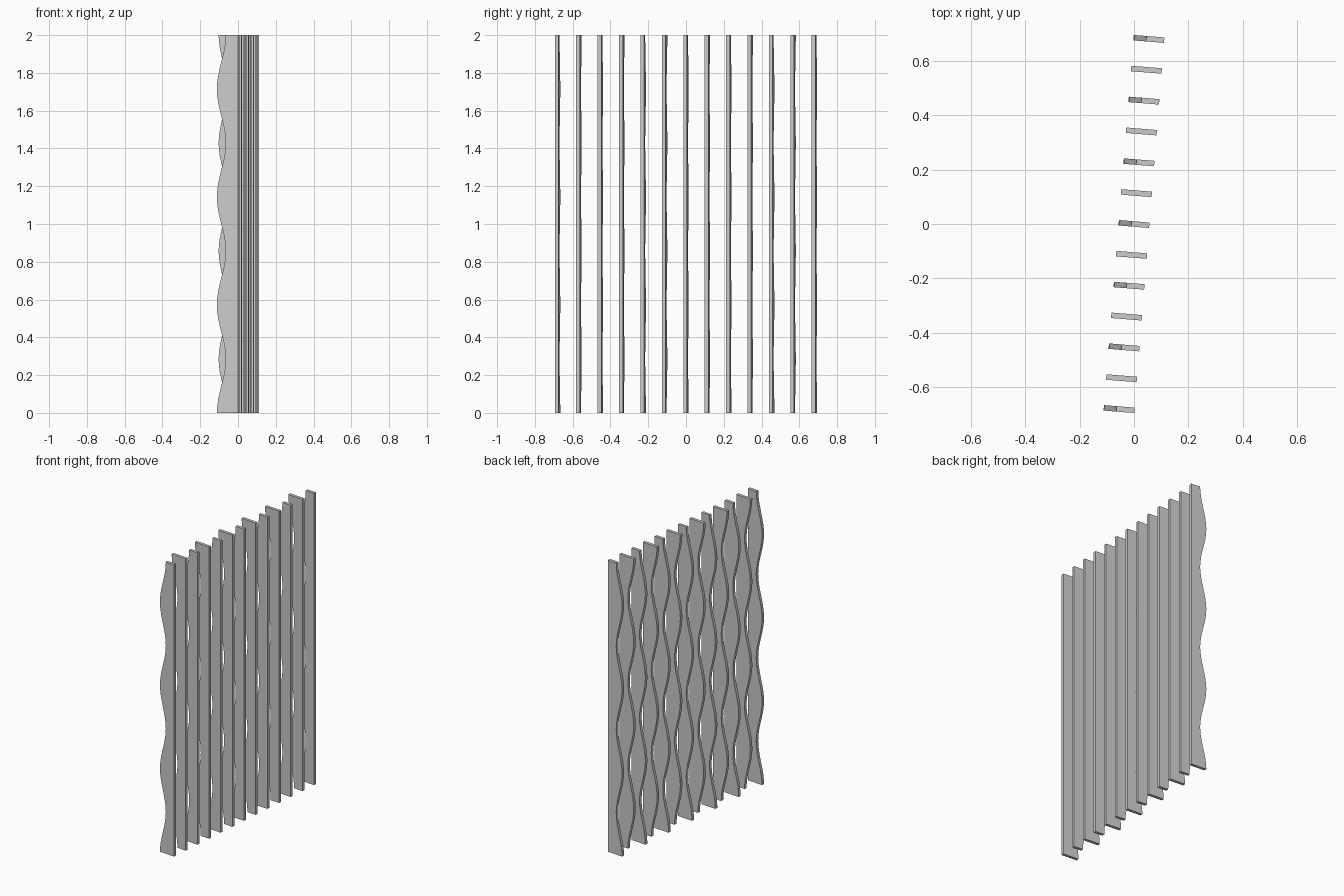
import bpy, bmesh, math
from mathutils import Matrix

if "Cube" in bpy.data.objects:
    bpy.data.objects.remove(bpy.data.objects["Cube"])

COUNT = 13          # vertical fins
SPACING = 0.1137
HEIGHT = 2.0
THICK = 0.02
BACK = 0.0565       # straight edge
WIDE, NARROW = -0.0565, -0.0098   # limits of the wavy edge
WAVES = 3.5
STEPS = 56
TILT = Matrix.Rotation(math.radians(-4.6), 4, 'Z')


def wavy_edge(z, phase):
    mid, amp = (WIDE + NARROW) / 2, (WIDE - NARROW) / 2
    return mid + amp * math.cos(2 * math.pi * WAVES * z / HEIGHT + phase)


def make_fin(index):
    phase = math.pi * (index % 2)
    y = (index - (COUNT - 1) / 2) * SPACING
    bm = bmesh.new()
    # rectangular cross-sections stacked up the fin
    rings = []
    for i in range(STEPS + 1):
        z = HEIGHT * i / STEPS
        x = wavy_edge(z, phase)
        section = [(x, -1), (BACK, -1), (BACK, 1), (x, 1)]
        rings.append([bm.verts.new((u, y + s * THICK / 2, z)) for u, s in section])
    for a, b in zip(rings, rings[1:]):
        for k in range(4):
            n = (k + 1) % 4
            bm.faces.new((a[k], a[n], b[n], b[k]))
    bm.faces.new(rings[0][::-1])
    bm.faces.new(rings[-1])
    # the whole row is turned slightly about the vertical
    bm.transform(TILT)
    bmesh.ops.recalc_face_normals(bm, faces=bm.faces)
    mesh = bpy.data.meshes.new("wavy_fin")
    bm.to_mesh(mesh)
    bm.free()
    obj = bpy.data.objects.new(f"wavy_fin_{index + 1}", mesh)
    bpy.context.collection.objects.link(obj)


for i in range(COUNT):
    make_fin(i)
